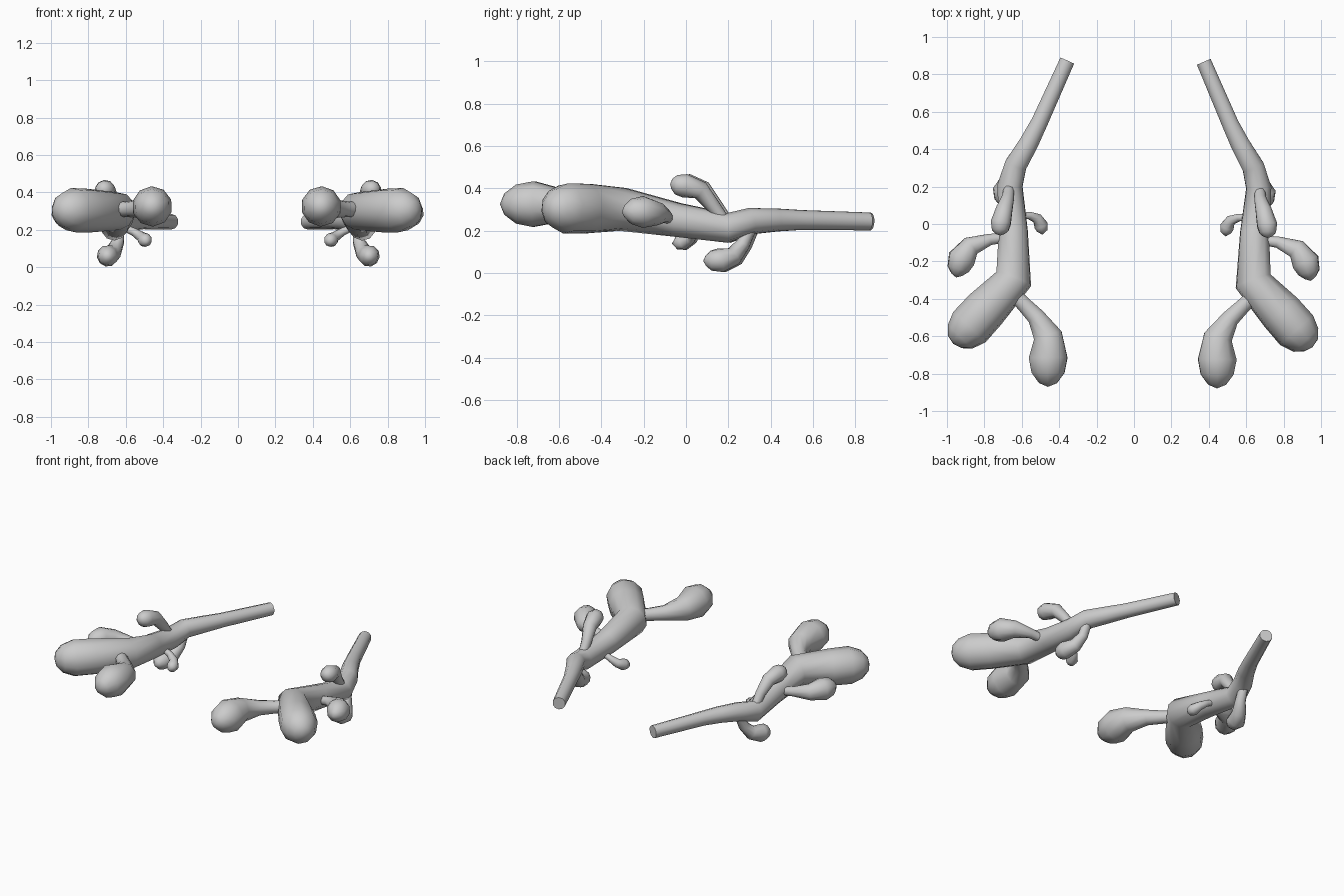
import bpy, bmesh, math
from mathutils import Vector

SIDES = 10
grey = bpy.data.materials.new("light_grey")
grey.diffuse_color = (0.6, 0.6, 0.6, 1)


def branch(name, path, tip=None):
    """Tapered tube through (x, y, z, radius) stations, mirrored to both sides.
    Ends in a rounded point at tip, or in a flat cut when tip is None."""
    bm = bmesh.new()
    pts = [Vector(p[:3]) for p in path]
    n = len(pts)
    rings, side = [], None
    for i, c in enumerate(pts):
        after = pts[i + 1] if i < n - 1 else (Vector(tip) if tip else c)
        d_out = (after - c).normalized()
        d_in = (c - pts[i - 1]).normalized() if i else d_out
        t = (d_in + d_out).normalized()
        # carry the ring orientation along the path
        ref = side if side else Vector((0, 0, 1))
        side = (ref - t * ref.dot(t)).normalized()
        up = t.cross(side)
        rings.append([bm.verts.new(c + path[i][3] * (
            side * math.cos(math.tau * k / SIDES) + up * math.sin(math.tau * k / SIDES)))
            for k in range(SIDES)])
    for a, b in zip(rings, rings[1:]):
        for k in range(SIDES):
            j = (k + 1) % SIDES
            bm.faces.new((a[k], a[j], b[j], b[k]))
    bm.faces.new(rings[0][::-1])
    if tip:
        v = bm.verts.new(tip)
        for k in range(SIDES):
            bm.faces.new((rings[-1][k], rings[-1][(k + 1) % SIDES], v))
    else:
        bm.faces.new(rings[-1])
    bmesh.ops.recalc_face_normals(bm, faces=bm.faces[:])
    me = bpy.data.meshes.new(name)
    bm.to_mesh(me)
    bm.free()
    me.materials.append(grey)
    ob = bpy.data.objects.new(name, me)
    bpy.context.collection.objects.link(ob)
    ob.rotation_euler.z = -0.0095
    bpy.context.view_layer.objects.active = ob
    ob.select_set(True)
    bpy.ops.object.shade_smooth_by_angle(angle=math.radians(65))
    ob.select_set(False)
    ob.modifiers.new("both_sides", "MIRROR").use_axis[0] = True
    return ob


# main stem, from the cut end through the bend to the swollen club
branch("main_stem", [
    (0.365, 0.87, 0.243, 0.042), (0.51, 0.54, 0.25, 0.047),
    (0.565, 0.43, 0.25, 0.054), (0.635, 0.31, 0.245, 0.062),
    (0.665, 0.20, 0.212, 0.070), (0.645, -0.04, 0.25, 0.080),
    (0.64, -0.30, 0.30, 0.102), (0.79, -0.465, 0.303, 0.118),
    (0.875, -0.56, 0.305, 0.120), (0.925, -0.612, 0.305, 0.092),
    (0.952, -0.64, 0.305, 0.05)], (0.96, -0.65, 0.305))

# forward club leaving the bend
branch("front_club", [
    (0.65, -0.37, 0.31, 0.040), (0.59, -0.43, 0.31, 0.042),
    (0.52, -0.50, 0.313, 0.050), (0.455, -0.60, 0.32, 0.080),
    (0.452, -0.72, 0.325, 0.108), (0.452, -0.80, 0.325, 0.092),
    (0.452, -0.855, 0.325, 0.05)], (0.452, -0.875, 0.325))

# outward lobe
branch("outer_lobe", [
    (0.65, -0.075, 0.25, 0.024), (0.77, -0.09, 0.27, 0.032),
    (0.87, -0.125, 0.28, 0.055), (0.92, -0.195, 0.288, 0.076),
    (0.938, -0.25, 0.29, 0.060), (0.945, -0.28, 0.29, 0.03)],
    (0.948, -0.295, 0.29))

# upper lobe
branch("upper_lobe", [
    (0.67, 0.19, 0.24, 0.028), (0.675, 0.135, 0.315, 0.034),
    (0.693, 0.075, 0.39, 0.045), (0.712, 0.0, 0.412, 0.056),
    (0.715, -0.04, 0.417, 0.046), (0.715, -0.06, 0.42, 0.025)],
    (0.715, -0.068, 0.42))

# small inward lobe
branch("inner_lobe", [
    (0.63, 0.04, 0.22, 0.018), (0.56, 0.04, 0.19, 0.021),
    (0.518, 0.025, 0.163, 0.028), (0.497, -0.012, 0.145, 0.038),
    (0.491, -0.04, 0.14, 0.030)], (0.49, -0.062, 0.138))

# lower lobe
branch("lower_lobe", [
    (0.64, 0.31, 0.21, 0.030), (0.645, 0.275, 0.135, 0.034),
    (0.67, 0.23, 0.078, 0.045), (0.70, 0.17, 0.060, 0.058),
    (0.70, 0.125, 0.058, 0.048), (0.70, 0.10, 0.057, 0.025)],
    (0.70, 0.088, 0.056))
